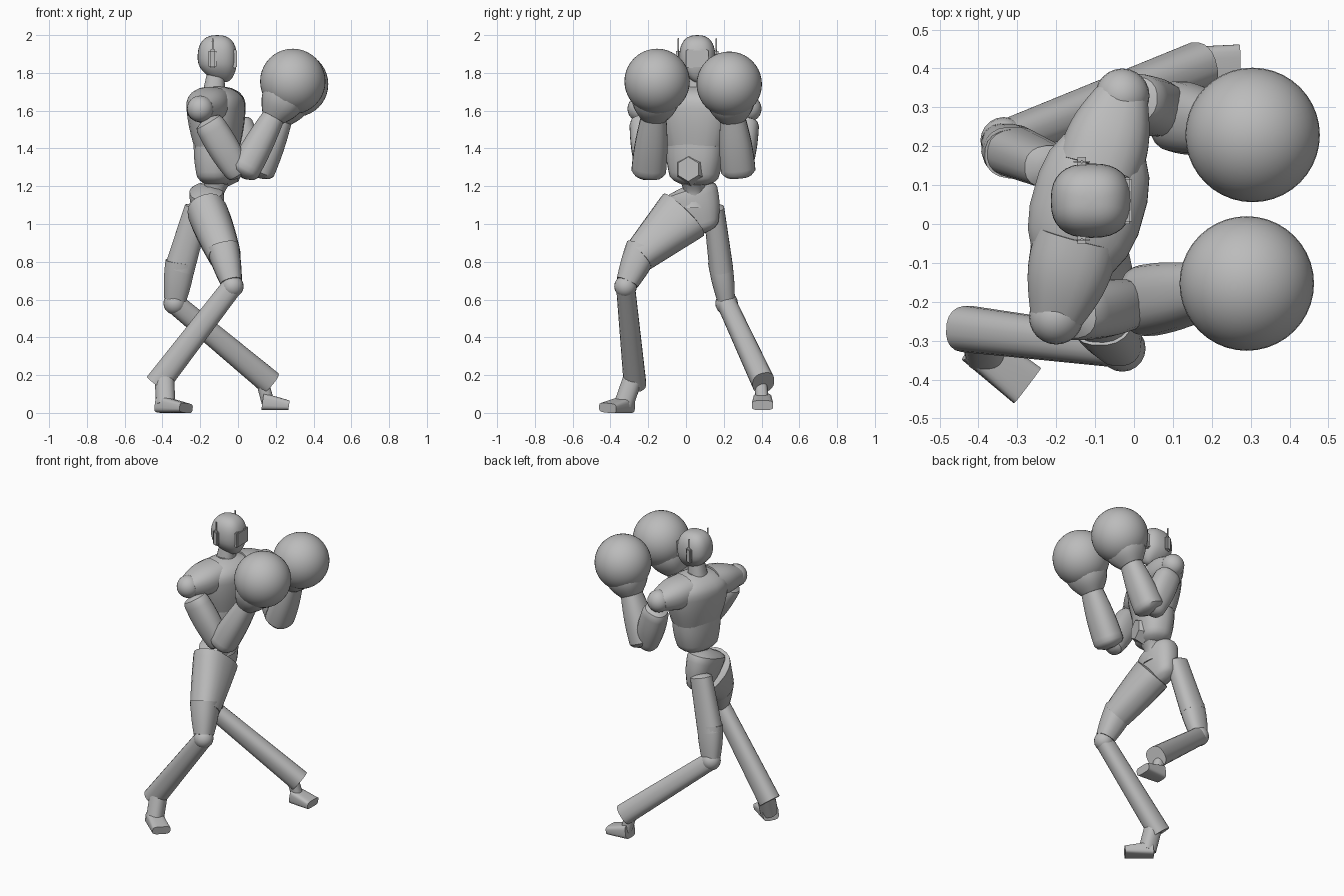
import bpy, bmesh, math
from mathutils import Vector, Matrix

if "Cube" in bpy.data.objects:
    bpy.data.objects.remove(bpy.data.objects["Cube"], do_unlink=True)

shade = .5
grey = bpy.data.materials.new("plain grey")
grey.use_nodes = True
grey.diffuse_color = (shade, shade, shade, 1)
grey.node_tree.nodes["Principled BSDF"].inputs["Base Color"].default_value = grey.diffuse_color


def finish(name, bm):
    """Turn a bmesh into a shaded grey object."""
    bmesh.ops.recalc_face_normals(bm, faces=bm.faces)
    mesh = bpy.data.meshes.new(name)
    bm.to_mesh(mesh)
    bm.free()
    part = bpy.data.objects.new(name, mesh)
    bpy.context.collection.objects.link(part)
    mesh.materials.append(grey)
    bpy.ops.object.select_all(action='DESELECT')
    part.select_set(True)
    bpy.context.view_layer.objects.active = part
    bpy.ops.object.shade_smooth_by_angle(angle=math.radians(40))


def bend_power(value, power):
    """Push a circle coordinate outwards, so that the circle becomes squarer."""
    return math.copysign(abs(value) ** (2 / power), value)


def rounding(distance, dome):
    """Radius factor near a rounded end."""
    if distance >= dome:
        return 1
    return max(.3, math.sqrt(1 - (1 - distance / dome) ** 2))


def tapered(name, start, end, first, last, swell=0, depth=1, thin=1, base=0, tip=0,
            side=(0, 1, 0), sides=20, power=2.4):
    """Straight tapering body: first and last are half widths along the side direction,
    depth is the other width as a ratio, changing by thin; base and tip round the ends."""
    start, end = Vector(start), Vector(end)
    axis = (end - start).normalized()
    wide = Vector(side)
    wide = (wide - axis * wide.dot(axis)).normalized()
    deep = axis.cross(wide)
    length = (end - start).length
    steps = 14
    bm = bmesh.new()
    rings = []
    for i in range(steps + 1):
        t = (1 - math.cos(math.pi * i / steps)) / 2
        radius = first + (last - first) * t + swell * math.sin(math.pi * t)
        radius *= rounding(t * length, base) * rounding((1 - t) * length, tip)
        ratio = depth * (1 + (thin - 1) * t)
        centre = start.lerp(end, t)
        ring = []
        for k in range(sides):
            angle = math.tau * (k + .5) / sides
            across = bend_power(math.cos(angle), power)
            along = bend_power(math.sin(angle), power) * ratio
            ring.append(bm.verts.new(centre + (wide * across + deep * along) * radius))
        rings.append(ring)
    for low, high in zip(rings, rings[1:]):
        for k in range(sides):
            j = (k + 1) % sides
            bm.faces.new((low[k], low[j], high[j], high[k]))
    bm.faces.new(rings[0])
    bm.faces.new(rings[-1])
    finish(name, bm)


def ball(name, centre, radius, segments=32):
    bm = bmesh.new()
    bmesh.ops.create_uvsphere(bm, u_segments=segments, v_segments=segments // 2,
                              radius=radius, matrix=Matrix.Translation(centre))
    finish(name, bm)


def box(name, centre, size, bevel):
    bm = bmesh.new()
    bmesh.ops.create_cube(bm, size=1, matrix=Matrix.LocRotScale(centre, None, Vector(size)))
    bmesh.ops.bevel(bm, geom=bm.edges[:], offset=bevel, segments=2, affect='EDGES')
    finish(name, bm)


# Head: a squarish ball that narrows towards the jaw
head = Vector((-.11, .06, 1.875))
bm = bmesh.new()
bmesh.ops.create_uvsphere(bm, u_segments=32, v_segments=20, radius=1)
for vert in bm.verts:
    x, y, z = (bend_power(c, 2.5) for c in vert.co)
    jaw = max(0, -z) ** 2
    vert.co = head + Vector((x * (1 - jaw / 3) + jaw / 3, y * (1 - jaw / 2), z * 1.2)) * .104
    vert.co.y = head.y + (vert.co.y - head.y) * .92
finish("head", bm)

# Visor, ear pieces with antennas, and neck
box("visor", head + Vector((.085, 0, 0)), (.04, .12, .1), .006)
for word, sign in (("left", 1), ("right", -1)):
    ear = head + Vector((-.024, sign * .1, 0))
    box(word + "_ear", ear, (.042, .024, .1), .01)
    box(word + "_antenna", ear + Vector((0, 0, .07)), (.008, .008, .08), .002)
tapered("neck", (-.13, .055, 1.66), (-.115, .06, 1.83), .065, .042)

# Torso, turned a little towards its right
across = Vector((.27, .96, 0))
forward = across.cross((0, 0, 1))
collar = Vector((-.12, .055, 1.73))
ribs = Vector((-.11, .05, 1.41))
loin = Vector((-.115, .04, 1.2))
tapered("chest", ribs, collar, .158, .2, .02, .72, tip=.1, side=across)
tapered("abdomen", loin, ribs.lerp(collar, .1), .115, .155, .012, .75, base=.05, side=across)
belly = loin.lerp(ribs, .43) + forward * .065
tapered("belly_plate", belly, belly + forward * .055, .09, .065, side=across, sides=6, power=2)
waist = Vector((-.14, .04, 1.1))
tapered("waist", waist, loin.lerp(ribs, .1), .075, .07, -.02)


# Arms with ball gloves
def arm(word, shoulder, elbow, glove):
    shoulder, elbow, glove = Vector(shoulder), Vector(elbow), Vector(glove)
    root = collar.lerp(shoulder, .3) - Vector((0, 0, .06))
    tapered(word + "_shoulder", root, shoulder, .11, .07, .015, .85, side=(1, 0, 0))
    ball(word + "_shoulder_joint", shoulder, .07, 24)
    tapered(word + "_upper_arm", shoulder.lerp(elbow, .15), elbow, .066, .056, .012, 1.15,
            base=.03, tip=.03)
    wrist = elbow.lerp(glove, .62)
    tapered(word + "_forearm", elbow, wrist, .092, .068, .008, .9, base=.04)
    tapered(word + "_cuff", wrist, elbow.lerp(glove, .84), .07, .13, .012, .92)
    ball(word + "_glove", glove, .173, 40)


arm("right", (-.2, -.24, 1.61), (.015, -.2, 1.25), (.29, -.153, 1.755))
arm("left", (-.03, .33, 1.61), (.1, .28, 1.25), (.305, .229, 1.74))

# Pelvis
tapered("pelvis", (-.15, .09, .95), (-.17, .01, 1.2), .08, .15, .02, .62, base=.03, tip=.04)


# Legs
def leg(word, hip, bend, knee, ankle, heel, toe, girths, depth, thin):
    hip, bend, knee, ankle, heel, toe = map(Vector, (hip, bend, knee, ankle, heel, toe))
    top, middle, low, shank = girths
    tapered(word + "_thigh", hip, bend.lerp(knee, .2), top, middle, 0, depth, thin, base=.02)
    tapered(word + "_thigh_cuff", bend, knee.lerp(bend, .1), middle, low, .004, depth * thin)
    ball(word + "_knee", knee, .06, 20)
    tapered(word + "_shin", knee, ankle, .05, .06, depth=1.12)
    tapered(word + "_ankle", heel.lerp(toe, .2), ankle.lerp(knee, .1), shank, shank)
    tapered(word + "_foot", heel, toe, .05, .057, depth=.9, thin=.5, power=4)


# The right shin sweeps back, the left shin sweeps forward
leg("right", (-.16, 0, 1.06), (-.08, -.23, .87), (-.03, -.32, .67), (-.43, -.27, .15),
    (-.41, -.31, .045), (-.275, -.415, .026), (.16, .09, .06, .052), .68, 1.4)
leg("left", (-.21, .145, 1.1), (-.305, .18, .8), (-.335, .215, .58), (.17, .41, .16),
    (.13, .405, .06), (.27, .405, .04), (.055, .064, .048, .034), 1.25, 1)
